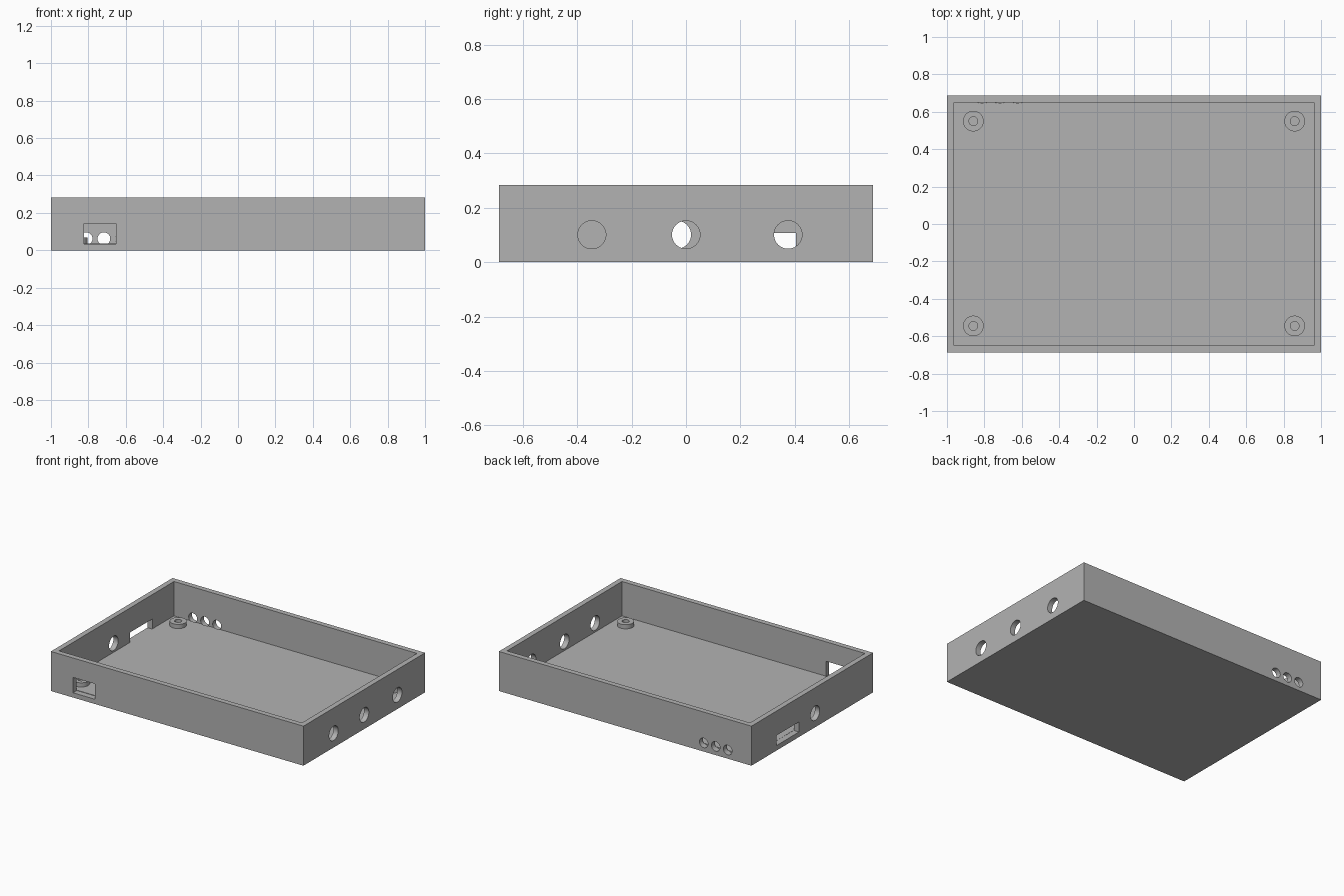
import bpy
from math import pi

cube = bpy.data.objects.get("Cube")
if cube:
    bpy.data.objects.remove(cube, do_unlink=True)

# Overall sizes
HX, HY, H = 1.0, 0.688, 0.283
WALL, FLOOR = 0.038, 0.037
CUT = 0.08          # length of the wall cutters

grey = bpy.data.materials.new("plain_grey")
grey.use_nodes = True
colour = (0.45, 0.45, 0.45, 1)
grey.diffuse_color = colour
grey.node_tree.nodes["Principled BSDF"].inputs["Base Color"].default_value = colour


def box(name, lo, hi):
    centre = [(a + b) / 2 for a, b in zip(lo, hi)]
    bpy.ops.mesh.primitive_cube_add(size=1, location=centre)
    ob = bpy.context.object
    ob.name = name
    ob.scale = [b - a for a, b in zip(lo, hi)]
    bpy.ops.object.transform_apply(location=False, rotation=False, scale=True)
    ob.data.materials.append(grey)
    return ob


def cylinder(name, centre, radius, depth, rotation=(0, 0, 0)):
    bpy.ops.mesh.primitive_cylinder_add(vertices=48, radius=radius, depth=depth,
                                        location=centre, rotation=rotation)
    ob = bpy.context.object
    ob.name = name
    ob.data.materials.append(grey)
    return ob


def cut(target, cutter):
    cutter.hide_render = True
    mod = target.modifiers.new("cut", "BOOLEAN")
    mod.operation, mod.solver, mod.object = "DIFFERENCE", "EXACT", cutter
    bpy.context.view_layer.objects.active = target
    bpy.ops.object.modifier_apply(modifier=mod.name)
    bpy.data.objects.remove(cutter, do_unlink=True)


def smooth(ob):
    bpy.ops.object.select_all(action="DESELECT")
    ob.select_set(True)
    bpy.context.view_layer.objects.active = ob
    bpy.ops.object.shade_smooth_by_angle(angle=pi / 6)


# Open tray
tray = box("tray", (-HX, -HY, 0), (HX, HY, H))
cut(tray, box("cavity", (WALL - HX, WALL - HY, FLOOR), (HX - WALL, HY - WALL, H + 0.1)))

# Cutters reach only just past the inside of each wall
reach = CUT / 2 - WALL - 0.004
wall_x, wall_y = HX + reach, HY + reach

# Round ports in the two end walls
for side, y in ((1, -0.346), (1, 0), (1, 0.375), (-1, -0.033)):
    cut(tray, cylinder("port", (side * wall_x, y, 0.101), 0.0515, CUT, (0, pi / 2, 0)))

# Small round holes in the back wall
for x in (-0.812, -0.717, -0.622):
    cut(tray, cylinder("small_hole", (x, wall_y, 0.062), 0.034, CUT, (pi / 2, 0, 0)))

# Slot in the end wall and window in the front wall
cut(tray, box("slot", (-HX - 0.04, 0.15, 0.036), (-HX + WALL + 0.004, 0.404, 0.108)))
cut(tray, box("window", (-0.824, -HY - 0.04, 0.034), (-0.652, -HY + WALL + 0.004, 0.144)))
smooth(tray)

# Ring standoffs in the corners
for name, x, y in (("front_right", -0.859, -0.545), ("front_left", 0.859, -0.545),
                   ("back_right", -0.859, 0.55), ("back_left", 0.859, 0.55)):
    ring = cylinder(name + "_standoff", (x, y, 0.05), 0.055, 0.034)
    cut(ring, cylinder("screw_hole", (x, y, 0.05), 0.0235, 0.1))
    smooth(ring)
